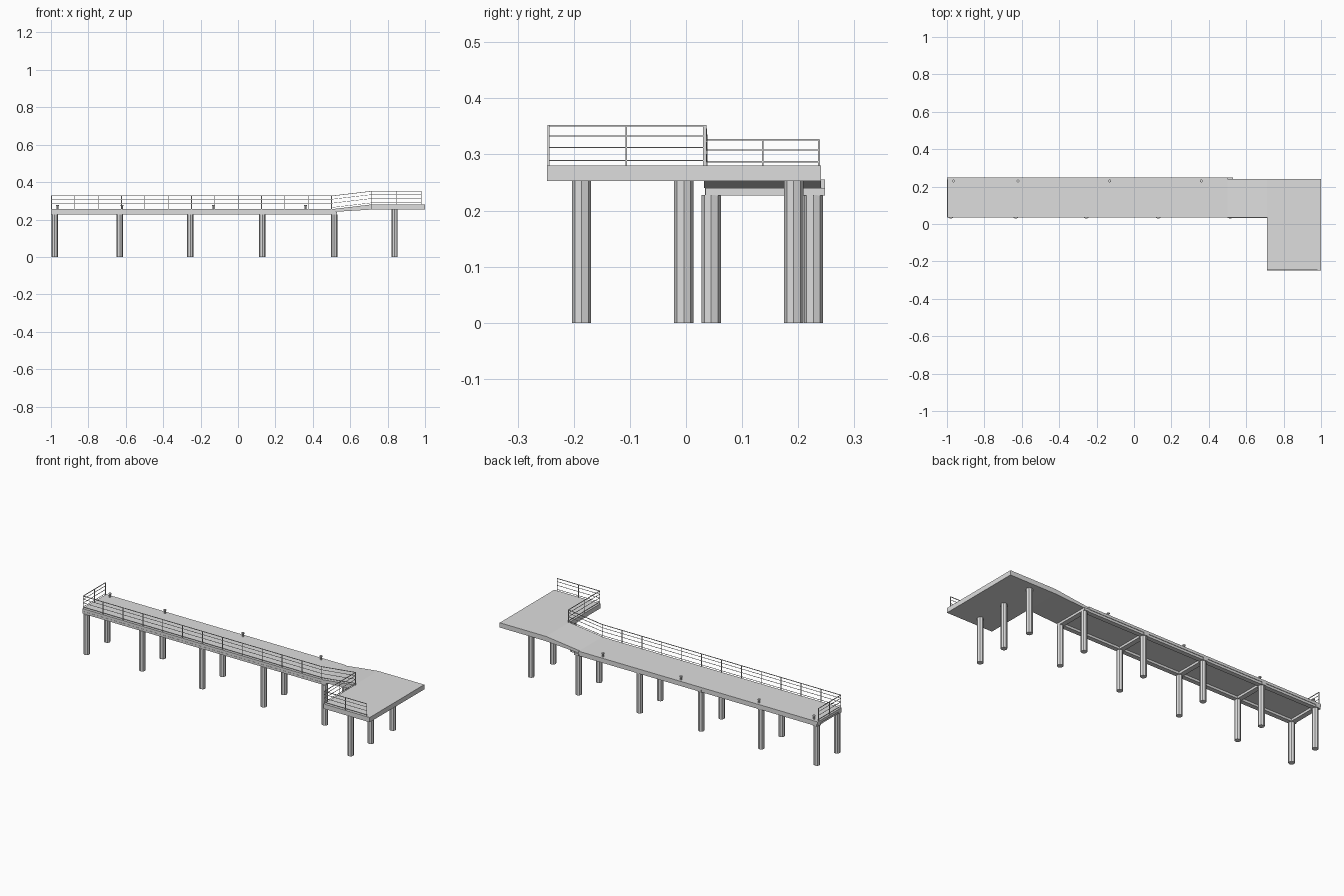
import bpy, bmesh
from mathutils import Vector

cube = bpy.data.objects.get("Cube")
if cube:
    bpy.data.objects.remove(cube, do_unlink=True)

# One light grey for the whole structure
GREY = (0.73, 0.73, 0.73, 1)
concrete = bpy.data.materials.new("light grey")
concrete.use_nodes = True
concrete.diffuse_color = GREY
concrete.node_tree.nodes["Principled BSDF"].inputs["Base Color"].default_value = GREY


def finish(name, bm):
    bmesh.ops.recalc_face_normals(bm, faces=bm.faces)
    mesh = bpy.data.meshes.new(name)
    bm.to_mesh(mesh)
    bm.free()
    mesh.materials.append(concrete)
    bpy.context.collection.objects.link(bpy.data.objects.new(name, mesh))


def prism(name, outline, direction):
    """Extrude a closed outline along a vector."""
    bm = bmesh.new()
    face = bm.faces.new([bm.verts.new(p) for p in outline])
    ext = bmesh.ops.extrude_face_region(bm, geom=[face])
    verts = [v for v in ext["geom"] if isinstance(v, bmesh.types.BMVert)]
    bmesh.ops.translate(bm, verts=verts, vec=direction)
    finish(name, bm)


def box(name, x0, x1, y0, y1, z0, z1):
    outline = [(x0, y0, z0), (x1, y0, z0), (x1, y1, z0), (x0, y1, z0)]
    prism(name, outline, (0, 0, z1 - z0))


def column(name, x, y, z0, z1, radius):
    """Eight-sided upright."""
    bm = bmesh.new()
    bmesh.ops.create_cone(bm, cap_ends=True, segments=8,
                          radius1=radius, radius2=radius, depth=z1 - z0)
    bmesh.ops.translate(bm, verts=bm.verts, vec=(x, y, (z0 + z1) / 2))
    finish(name, bm)


def bar(bm, a, b, thick):
    """Add a thin square bar between two points."""
    a, b = Vector(a), Vector(b)
    turn = (b - a).to_track_quat('Z', 'Y').to_matrix().to_4x4()
    made = bmesh.ops.create_cube(bm, size=1)["verts"]
    bmesh.ops.scale(bm, verts=made, vec=(thick, thick, (b - a).length))
    bmesh.ops.transform(bm, verts=made, matrix=turn)
    bmesh.ops.translate(bm, verts=made, vec=(a + b) / 2)


def railing(name, start, end, bays):
    """Posts, a top rail and three thinner rails following the deck edge."""
    bm = bmesh.new()
    start, end = Vector(start), Vector(end)
    for i in range(bays + 1):
        foot = start.lerp(end, i / bays)
        bar(bm, foot, foot + Vector((0, 0, 0.072)), 0.003)
    for h, thick in ((0.009, 0.002), (0.032, 0.002), (0.053, 0.002), (0.071, 0.003)):
        lift = Vector((0, 0, h))
        bar(bm, start + lift, end + lift, thick)
    finish(name, bm)


LOW, HIGH = 0.255, 0.28          # walking levels
FRONT, BACK = 0.035, 0.248       # walkway edges
RAMP0, RAMP1 = 0.5, 0.71

# Walkway, ramp and end platform
box("walkway_deck", -1, RAMP0, FRONT, BACK, 0.24, LOW)
prism("ramp", [(RAMP0, 0.032, 0.24), (RAMP1, 0.032, 0.253),
               (RAMP1, 0.032, HIGH), (RAMP0, 0.032, LOW)], (0, 0.209, 0))
box("end_platform", RAMP1, 1, -0.248, 0.241, 0.253, HIGH)

# Support beams and columns under the walkway
for side, y in (("front", 0.047), ("back", 0.232)):
    box(side + "_edge_beam", -1, 0.525, y - 0.013, y + 0.013, 0.227, 0.24)
for i, x in enumerate((-0.98, -0.632, -0.255, 0.13, 0.514)):
    box(f"cross_beam_{i}", x - 0.014, x + 0.014, FRONT, BACK, 0.227, 0.24)
    for side, y in (("front", 0.045), ("back", 0.227)):
        column(f"{side}_column_{i}", x, y, 0, 0.228, 0.017)

# Columns under the platform
for i, y in enumerate((-0.186, -0.004, 0.192)):
    column(f"platform_column_{i}", 0.837, y, 0, 0.254, 0.017)

# Railings, set just inside the deck edges
railing("walkway_railing", (-0.997, 0.037, LOW), (RAMP0, 0.037, LOW), 12)
railing("landward_railing", (-0.997, 0.037, LOW), (-0.997, 0.237, LOW), 2)
railing("ramp_railing", (RAMP0, 0.037, LOW), (0.713, 0.035, HIGH), 1)
railing("platform_side_railing", (0.713, 0.032, HIGH), (0.713, -0.245, HIGH), 2)
railing("platform_front_railing", (0.713, -0.245, HIGH), (0.98, -0.245, HIGH), 2)

# Mooring posts
for i, x in enumerate((-0.965, -0.62, -0.13, 0.36)):
    column(f"mooring_post_{i}", x, 0.23, LOW, 0.271, 0.005)
    column(f"mooring_cap_{i}", x, 0.23, 0.271, 0.277, 0.008)
